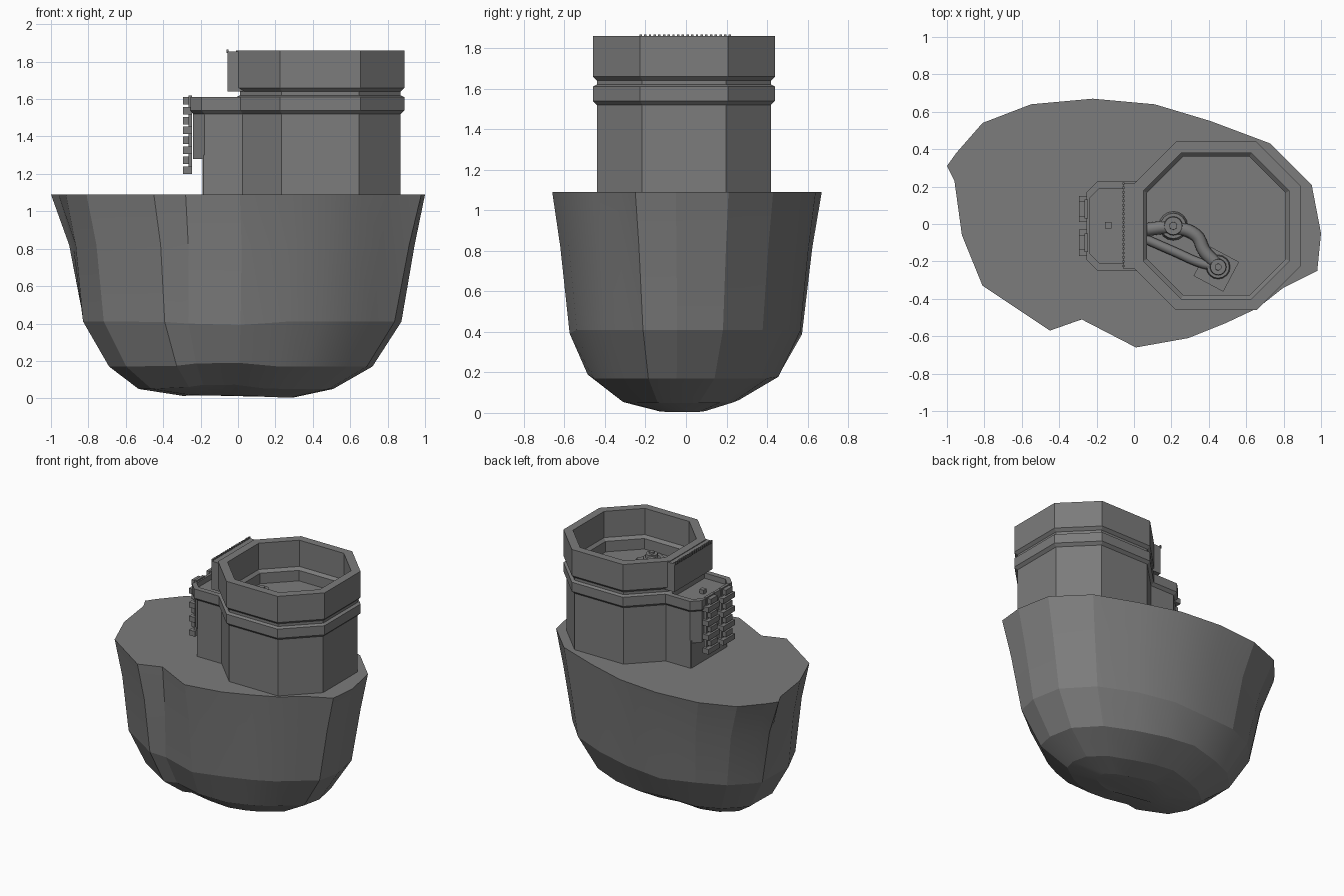
import bpy, bmesh, math
from mathutils import Vector

cube = bpy.data.objects.get("Cube")
if cube:
    bpy.data.objects.remove(cube, do_unlink=True)

stone = bpy.data.materials.new("stone_grey")
stone.use_nodes = True
colour = (0.2, 0.2, 0.2, 1)
stone.diffuse_color = colour
stone.node_tree.nodes["Principled BSDF"].inputs["Base Color"].default_value = colour


def finish(bm, name):
    bmesh.ops.recalc_face_normals(bm, faces=bm.faces)
    mesh = bpy.data.meshes.new(name)
    bm.to_mesh(mesh)
    bm.free()
    mesh.materials.append(stone)
    obj = bpy.data.objects.new(name, mesh)
    bpy.context.collection.objects.link(obj)
    return obj


def loft(name, rings):
    """Skin a stack of equal-length rings and cap both ends."""
    bm = bmesh.new()
    loops = [[bm.verts.new(p) for p in ring] for ring in rings]
    n = len(loops[0])
    for a, b in zip(loops, loops[1:]):
        for i in range(n):
            j = (i + 1) % n
            bm.faces.new((a[i], a[j], b[j], b[i]))
    bm.faces.new(loops[0])
    bm.faces.new(loops[-1])
    return finish(bm, name)


def add_box(bm, lo, hi):
    lo, hi = Vector(lo), Vector(hi)
    made = bmesh.ops.create_cube(bm, size=1)["verts"]
    for v in made:
        v.co = (lo + hi) / 2 + v.co * (hi - lo)


def smooth(obj, degrees):
    bpy.ops.object.select_all(action="DESELECT")
    obj.select_set(True)
    bpy.context.view_layer.objects.active = obj
    bpy.ops.object.shade_smooth_by_angle(angle=math.radians(degrees))


# Rock base: the plateau outline shrinks and rounds off towards the bottom
outline = [(1, -.05), (.95, .21), (.73, .43), (.41, .55), (.11, .64), (-.22, .67),
           (-.55, .64), (-.81, .54), (-.95, .38), (-1, .31), (-.96, .23), (-.92, -.06),
           (-.81, -.33), (-.45, -.57), (-.28, -.51), (.01, -.66), (.29, -.61),
           (.49, -.53), (.66, -.45), (.80, -.34), (.98, -.25)]


def rock_ring(z, sx, sy, cx, cy, rounding, wave):
    ring = []
    for x, y in outline:
        a = math.atan2(y / .66, x)
        px = cx + sx * (x + (math.cos(a) - x) * rounding)
        py = cy + sy * (y + (.66 * math.sin(a) - y) * rounding)
        dip = math.exp(-((px + .1) / .16) ** 2)
        ring.append((px, py, z + wave * dip))
    return ring


levels = [(1.09, 1, 1, 0, 0, 0, 0), (.82, .935, .94, .01, 0, .25, 0),
          (.41, .87, .87, .005, 0, .5, -.03), (.17, .72, .72, 0, -.01, .5, .03),
          (.05, .53, .45, -.02, -.03, .6, .03), (.005, .3, .2, 0, -.02, .6, .03)]
rock = loft("rock_base", [rock_ring(*lv) for lv in levels])
smooth(rock, 14)


# Octagonal tower: one profile up the outside, over the rim and down inside
def octagon(r, z, cx=.44, cy=-.01):
    h = r * .48
    pts = [(r, -h), (r, h), (h, r), (-h, r), (-r, h), (-r, -h), (-h, -r), (h, -r)]
    return [(cx + x, cy + y, z) for x, y in pts]


profile = [(.43, 1.08), (.43, 1.52), (.45, 1.54), (.45, 1.61), (.43, 1.62), (.43, 1.64),
           (.45, 1.66), (.45, 1.86), (.39, 1.86), (.39, 1.66), (.37, 1.64), (.37, 1.56)]
loft("tower", [octagon(r, z) for r, z in profile])


# Porch on the tower's side, with chamfered outer corners
def porch_ring(x, half, cut, z, back=.03):
    pts = [(back, half), (x + cut, half), (x, half - cut), (x, -half + cut),
           (x + cut, -half), (back, -half)]
    return [(px, py - .01, z) for px, py in pts]


loft("porch_base", [porch_ring(-.19, .22, .005, z) for z in (1.08, 1.3)])
loft("porch_top", [porch_ring(-.24, .22, .06, 1.28), porch_ring(-.24, .22, .06, 1.52),
                   porch_ring(-.255, .24, .06, 1.54), porch_ring(-.255, .24, .06, 1.61),
                   porch_ring(-.235, .2, .05, 1.61, .01),
                   porch_ring(-.235, .2, .05, 1.57, .01)])

# Rim extension above the porch, with a row of tiny studs along its edge
bm = bmesh.new()
add_box(bm, (-.055, -.24, 1.64), (.04, .22, 1.855))
for i in range(20):
    y = -.23 + i * .0232
    add_box(bm, (-.062, y, 1.845), (-.05, y + .012, 1.866))
add_box(bm, (-.155, -.025, 1.56), (-.12, .01, 1.6))
finish(bm, "rim_ledge")

# Two stacks of toothed brackets on the porch front
bm = bmesh.new()
for y0, y1 in ((-.17, -.03), (.01, .15)):
    add_box(bm, (-.265, y0 + .02, 1.2), (-.245, y1 - .02, 1.62))
    for i in range(8):
        z = 1.2 + i * .053
        inset = .03 * (i % 2)
        add_box(bm, (-.295, y0 + inset, z), (-.245, y1 - inset, z + .04))
finish(bm, "porch_brackets")


# Pipes and valve caps inside the tower
def pipe(name, points, radius):
    curve = bpy.data.curves.new(name, "CURVE")
    curve.dimensions = "3D"
    curve.bevel_depth = radius
    curve.bevel_resolution = 2
    curve.resolution_u = 6
    spline = curve.splines.new("BEZIER")
    spline.bezier_points.add(len(points) - 1)
    for bp, co in zip(spline.bezier_points, points):
        bp.co = co
        bp.handle_left_type = bp.handle_right_type = "AUTO"
    curve.materials.append(stone)
    bpy.context.collection.objects.link(bpy.data.objects.new(name, curve))


pipe("upper_pipe", [(.06, -.03, 1.59), (.2, -.02, 1.59), (.33, -.06, 1.59),
                    (.38, -.15, 1.59), (.45, -.22, 1.59)], .035)
pipe("lower_pipe", [(.06, -.08, 1.58), (.22, -.15, 1.58), (.36, -.21, 1.58),
                    (.45, -.23, 1.58)], .025)
for name, x, y, r in (("valve_near", .21, -.01, .08), ("valve_far", .45, -.23, .07)):
    bm = bmesh.new()
    for scale, top in ((1, 1.6), (.7, 1.63), (.3, 1.645)):
        made = bmesh.ops.create_cone(bm, cap_ends=True, segments=16, radius1=r * scale,
                                     radius2=r * scale * .85, depth=top - 1.55)["verts"]
        bmesh.ops.translate(bm, verts=made, vec=(x, y, (top + 1.55) / 2))
    finish(bm, name)

# Square plates under the far valve
bm = bmesh.new()
add_box(bm, (-.09, -.09, 1.55), (.09, .09, 1.575))
plate = finish(bm, "valve_plate")
plate.location = (.44, -.24, 0)
plate.rotation_euler.z = math.radians(-28)
